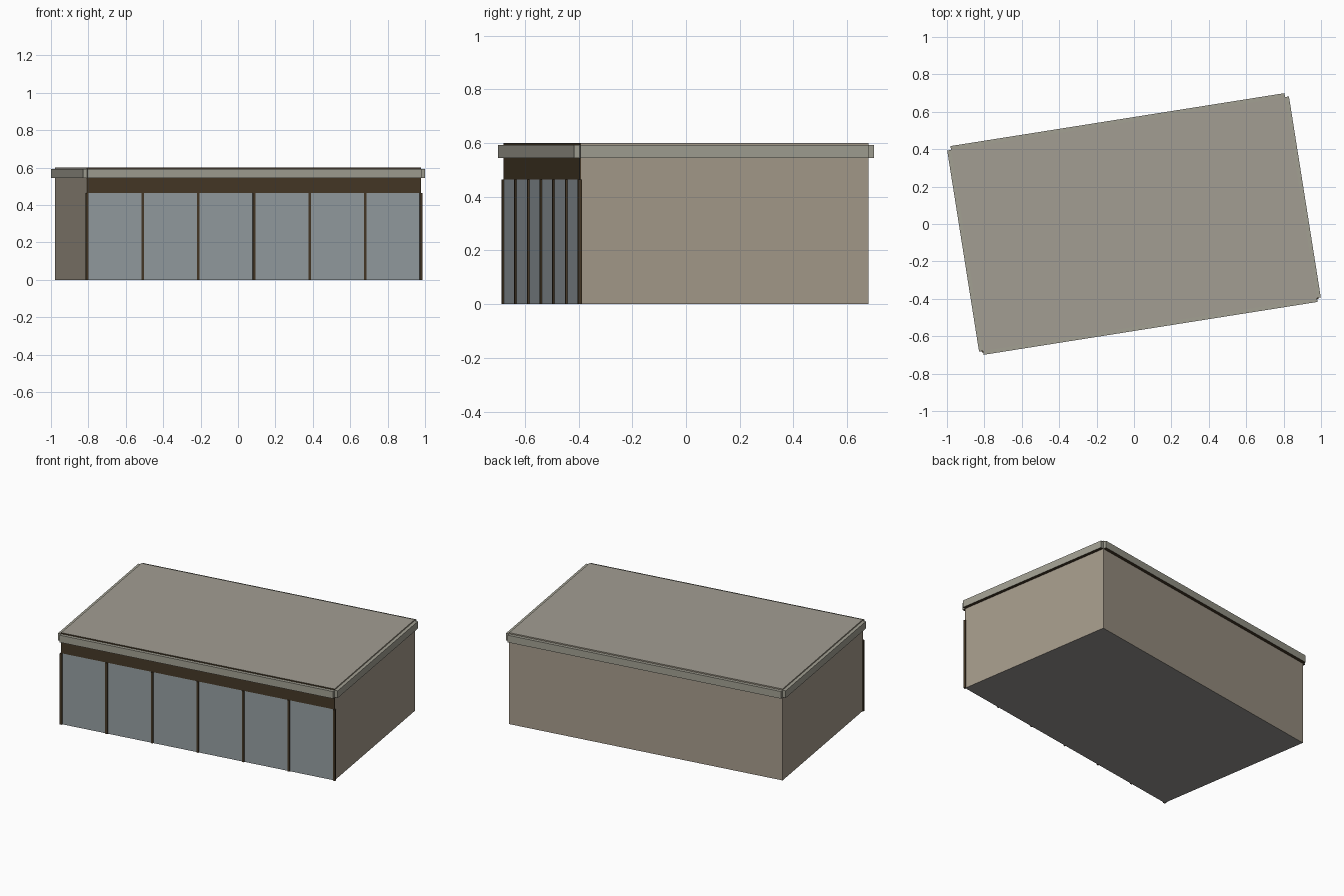
import bpy
import math
from mathutils import Matrix

if "Cube" in bpy.data.objects:
    bpy.data.objects.remove(bpy.data.objects["Cube"])

ROT = Matrix.Rotation(math.radians(9), 4, 'Z')
HX, HY, H = 0.904, 0.544, 0.60      # building half sizes and height
SILL = 0.465                        # top of the glazing
BAYS = 6


def mat(name, c):
    m = bpy.data.materials.new(name)
    m.diffuse_color = (*c, 1)
    m.use_nodes = True
    m.node_tree.nodes["Principled BSDF"].inputs["Base Color"].default_value = m.diffuse_color
    return m


WALL = mat("tan_wall", (0.38, 0.33, 0.26))
ROOF = mat("grey_roof", (0.36, 0.34, 0.29))
TRIM = mat("fascia_grey", (0.36, 0.35, 0.29))
DARK = mat("dark_brown", (0.06, 0.04, 0.02))
GLASS = mat("glass", (0.30, 0.34, 0.36))
BASE = mat("base_grey", (0.30, 0.29, 0.28))


def box(name, lo, hi, m, top=None, bottom=None):
    """Box between two corners in building space, turned into place."""
    v = [(x, y, z) for z in (lo[2], hi[2])
         for x, y in ((lo[0], lo[1]), (hi[0], lo[1]), (hi[0], hi[1]), (lo[0], hi[1]))]
    f = [(3, 2, 1, 0), (4, 5, 6, 7), (0, 1, 5, 4), (1, 2, 6, 5), (2, 3, 7, 6), (3, 0, 4, 7)]
    me = bpy.data.meshes.new(name)
    me.from_pydata(v, [], f)
    for slot in (m, top or m, bottom or m):
        me.materials.append(slot)
    me.polygons[1].material_index = 1
    me.polygons[0].material_index = 2
    ob = bpy.data.objects.new(name, me)
    ob.matrix_world = ROT
    bpy.context.collection.objects.link(ob)
    return ob


# Main block with roof on top
FACE = -HY + 0.004
box("building_body", (-HX, FACE, 0), (HX, HY, H), WALL, ROOF, BASE)

# Dark header above the glazing
box("front_header", (-HX, -HY, SILL), (HX, FACE, H), DARK, ROOF)

# Glazed bays and mullions
pitch = 2 * HX / BAYS
for i in range(BAYS):
    x = -HX + i * pitch
    box(f"window_{i + 1}", (x, -HY, 0), (x + pitch, FACE, SILL), GLASS, bottom=BASE)
for i in range(BAYS + 1):
    x = -HX + i * pitch
    box(f"mullion_{i + 1}", (x - 0.007, -HY - 0.007, 0), (x + 0.007, -HY + 0.007, SILL), DARK)

# Fascia boards on four sides, open at the corners, with dark undersides
Z0, Z1, T = 0.545, 0.592, 0.021
for s, name in ((-1, "front"), (1, "back")):
    y0, y1 = sorted((s * HY, s * (HY + T)))
    box(name + "_fascia", (-HX, y0, Z0), (HX, y1, Z1), TRIM, bottom=DARK)
for s, name in ((-1, "left"), (1, "right")):
    x0, x1 = sorted((s * HX, s * (HX + T)))
    box(name + "_fascia", (x0, -HY, Z0), (x1, HY, Z1), TRIM, bottom=DARK)
